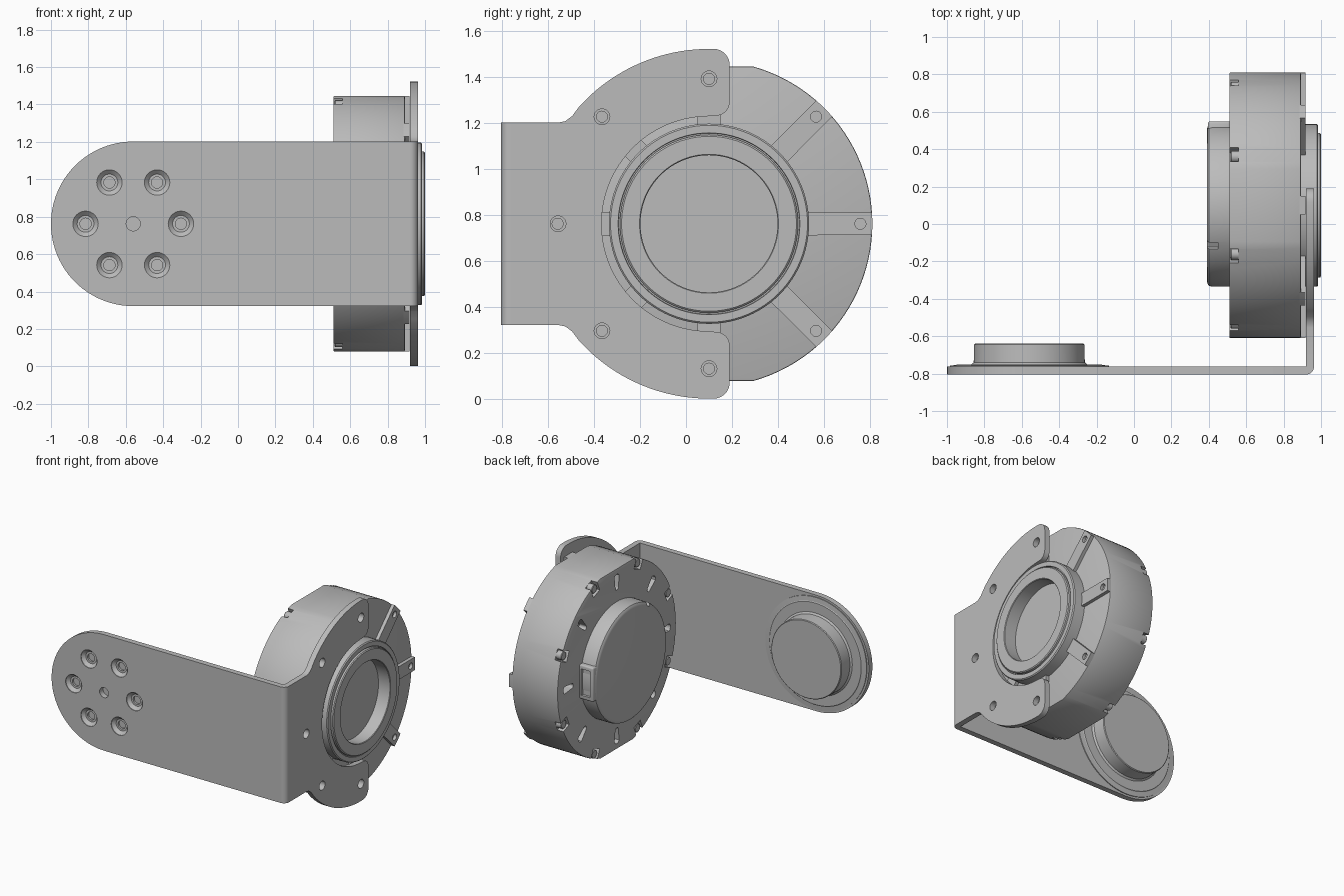
import bpy, bmesh
from math import sin, cos, pi, radians

old = bpy.data.objects.get("Cube")
if old:
    bpy.data.objects.remove(old)

grey = bpy.data.materials.new("plain_grey")
grey.use_nodes = True
COLOUR = (0.5, 0.5, 0.5, 1)
grey.diffuse_color = COLOUR
grey.node_tree.nodes["Principled BSDF"].inputs["Base Color"].default_value = COLOUR

MID = 0.762           # height of both axes
MOTOR = (0.1, MID)    # motor axis in y, z
PIVOT = (-0.56, MID)  # end disc axis in x, z


def place(axis, w, u, v):
    return {"x": (w, u, v), "y": (u, w, v), "z": (u, v, w)}[axis]


def finish(name, bm):
    bmesh.ops.recalc_face_normals(bm, faces=bm.faces)
    mesh = bpy.data.meshes.new(name)
    bm.to_mesh(mesh)
    bm.free()
    mesh.materials.append(grey)
    mesh.shade_smooth()
    mesh.set_sharp_from_angle(angle=radians(30))
    obj = bpy.data.objects.new(name, mesh)
    bpy.context.collection.objects.link(obj)
    return obj


def prism(name, axis, pts, a, b, centre=(0, 0)):
    """Extrude a flat outline along an axis from a to b."""
    bm = bmesh.new()
    ends = [[bm.verts.new(place(axis, w, u + centre[0], v + centre[1])) for u, v in pts]
            for w in (a, b)]
    n = len(pts)
    for ring in ends:
        bm.faces.new(ring)
    for i in range(n):
        j = (i + 1) % n
        bm.faces.new((ends[0][i], ends[0][j], ends[1][j], ends[1][i]))
    return finish(name, bm)


def lathe(name, axis, profile, centre, n=96):
    """Turn (position, radius) pairs about an axis and cap both ends."""
    bm = bmesh.new()
    rings = [[bm.verts.new(place(axis, w, centre[0] + r * cos(2 * pi * i / n),
                                 centre[1] + r * sin(2 * pi * i / n))) for i in range(n)]
             for w, r in profile]
    bm.faces.new(rings[0])
    bm.faces.new(rings[-1])
    for p, q in zip(rings, rings[1:]):
        for i in range(n):
            j = (i + 1) % n
            bm.faces.new((p[i], p[j], q[j], q[i]))
    return finish(name, bm)


def arc(r, start, end, n, cu=0, cv=0):
    angles = [radians(start + (end - start) * i / n) for i in range(n + 1)]
    return [(cu + r * cos(t), cv + r * sin(t)) for t in angles]


def turn(pts, degrees):
    c, s = cos(radians(degrees)), sin(radians(degrees))
    return [(u * c - v * s, u * s + v * c) for u, v in pts]


def polar(r, degrees):
    u, v = turn([(r, 0)], degrees)[0]
    return (MOTOR[0] + u, MOTOR[1] + v)


def cut(obj, cutters):
    """Subtract the cutters, keep the result and remove the cutters."""
    for c in cutters:
        c.hide_render = True
        mod = obj.modifiers.new("cut", "BOOLEAN")
        mod.object, mod.operation, mod.solver = c, "DIFFERENCE", "EXACT"
    graph = bpy.context.evaluated_depsgraph_get()
    mesh = bpy.data.meshes.new_from_object(obj.evaluated_get(graph))
    obj.modifiers.clear()
    obj.data = mesh
    mesh.shade_smooth()
    mesh.set_sharp_from_angle(angle=radians(30))
    for c in cutters:
        bpy.data.objects.remove(c)


# Bracket front plate with countersunk holes
plate = prism("bracket_front_plate", "y",
              [(1.48, -0.44), (1.48, 0.44)] + arc(0.44, 90, 270, 48), -0.805, -0.763, PIVOT)
holes = [lathe("hole", "y", [(-0.82, 0.038), (-0.75, 0.038)], PIVOT, 24)]
for k in range(6):
    spot = (PIVOT[0] + 0.255 * cos(k * pi / 3), MID + 0.255 * sin(k * pi / 3))
    holes.append(lathe("hole", "y", [(-0.82, 0.068), (-0.80, 0.068), (-0.778, 0.045),
                                     (-0.778, 0.03), (-0.75, 0.03)], spot, 32))
cut(plate, holes)

# Bracket bend
prism("bracket_bend", "z", [(0, 0)] + arc(0.042, -90, 0, 10), MID - 0.44, MID + 0.44, (0.92, -0.763))

# Bracket side plate: a fork around the motor hub
upper = [(-0.863, 0.44), (-0.655, 0.44), (-0.625, 0.446), (-0.595, 0.468)]
upper += arc(0.76, 138, 90, 24) + arc(0.07, 90, 0, 8, 0.02, 0.69)
upper += arc(0.06, 0, -90, 8, 0.03, 0.53) + arc(0.467, 92, 178, 30)
lower = [(u, -v) for u, v in reversed(upper)]
fork = prism("bracket_side_plate", "x", upper + lower, 0.92, 0.962, MOTOR)
cut(fork, [lathe("hole", "x", [(0.9, 0.034), (1, 0.034)], polar(r, a), 24)
           for r, a in ((0.63, 90), (0.658, 135), (0.656, 180), (0.658, 225), (0.63, 270))])

# End disc on the inside of the front plate
lathe("end_disc", "y", [(-0.763, 0.425), (-0.757, 0.425), (-0.754, 0.39), (-0.75, 0.385),
                        (-0.75, 0.31), (-0.74, 0.297), (-0.645, 0.295), (-0.64, 0.29)], PIVOT)


def clip(pts):
    return [(u, max(-0.683, min(0.683, v))) for u, v in pts]


# Motor body: a drum with flats above and below, rim notches and keyholes
FLAT = 74.15
drum = arc(0.71, -FLAT, FLAT, 48) + arc(0.71, 180 - FLAT, 180 + FLAT, 48)
motor = prism("motor_body", "x", drum, 0.51, 0.892, MOTOR)
bevel = motor.modifiers.new("soft_edges", "BEVEL")
bevel.width, bevel.segments, bevel.angle_limit = 0.006, 2, radians(60)
cutters = []
for k in range(8):
    box = [(0.635, -0.04), (0.8, -0.04), (0.8, 0.04), (0.635, 0.04)]
    cutters.append(prism("notch", "x", turn(box, 45 * k + 22.5), 0.49, 0.56, MOTOR))
    key = arc(0.032, -60, 60, 8, 0.61) + arc(0.018, 90, 270, 8, 0.54)
    cutters.append(prism("keyhole", "x", turn(key, 45 * k), 0.49, 0.57, MOTOR))
cut(motor, cutters)

# Rim screws, and raised ribs with screw holes on the output face
for k in range(8):
    lathe(f"rim_screw_{k + 1}", "x", [(0.516, 0.018), (0.516, 0.028), (0.52, 0.032), (0.565, 0.032)],
          polar(0.678, 45 * k + 22.5), 20)
    rib = [(0.41, 0.05), (0.41, -0.05)] + arc(0.71, -4, 4, 4)
    rib = prism(f"face_rib_{k + 1}", "x", clip(turn(rib, 45 * k)), 0.885, 0.918, MOTOR)
    reach = 0.63 if k in (2, 6) else 0.658
    cut(rib, [lathe("hole", "x", [(0.895, 0.024), (0.95, 0.024)], polar(reach, 45 * k), 20)])

# Output hub with stepped rim and recessed centre
lathe("output_hub", "x", [(0.88, 0.435), (0.978, 0.435), (0.985, 0.428), (0.985, 0.395),
                          (0.975, 0.393), (0.975, 0.387), (0.994, 0.387), (1.0, 0.38),
                          (1.0, 0.302), (0.996, 0.298), (0.9, 0.298)], MOTOR)

# Rear cap with a small edge notch
cap = lathe("rear_cap", "x", [(0.39, 0.405), (0.393, 0.42), (0.4, 0.43), (0.415, 0.435),
                              (0.52, 0.435)], MOTOR)
small = [(0.41, -0.02), (0.5, -0.02), (0.5, 0.02), (0.41, 0.02)]
cut(cap, [prism("notch", "x", turn(small, 120), 0.38, 0.45, MOTOR)])

# Cable socket on the side of the cap
socket = prism("cable_socket", "x", [(0.3, -0.13), (0.449, -0.13), (0.449, 0.13), (0.3, 0.13)],
               0.395, 0.515, MOTOR)
soft = socket.modifiers.new("soft_edges", "BEVEL")
soft.width, soft.segments = 0.012, 3
cut(socket, [prism("opening", "x", [(0.43, -0.1), (0.5, -0.1), (0.5, 0.1), (0.43, 0.1)],
                   0.42, 0.495, MOTOR)])
